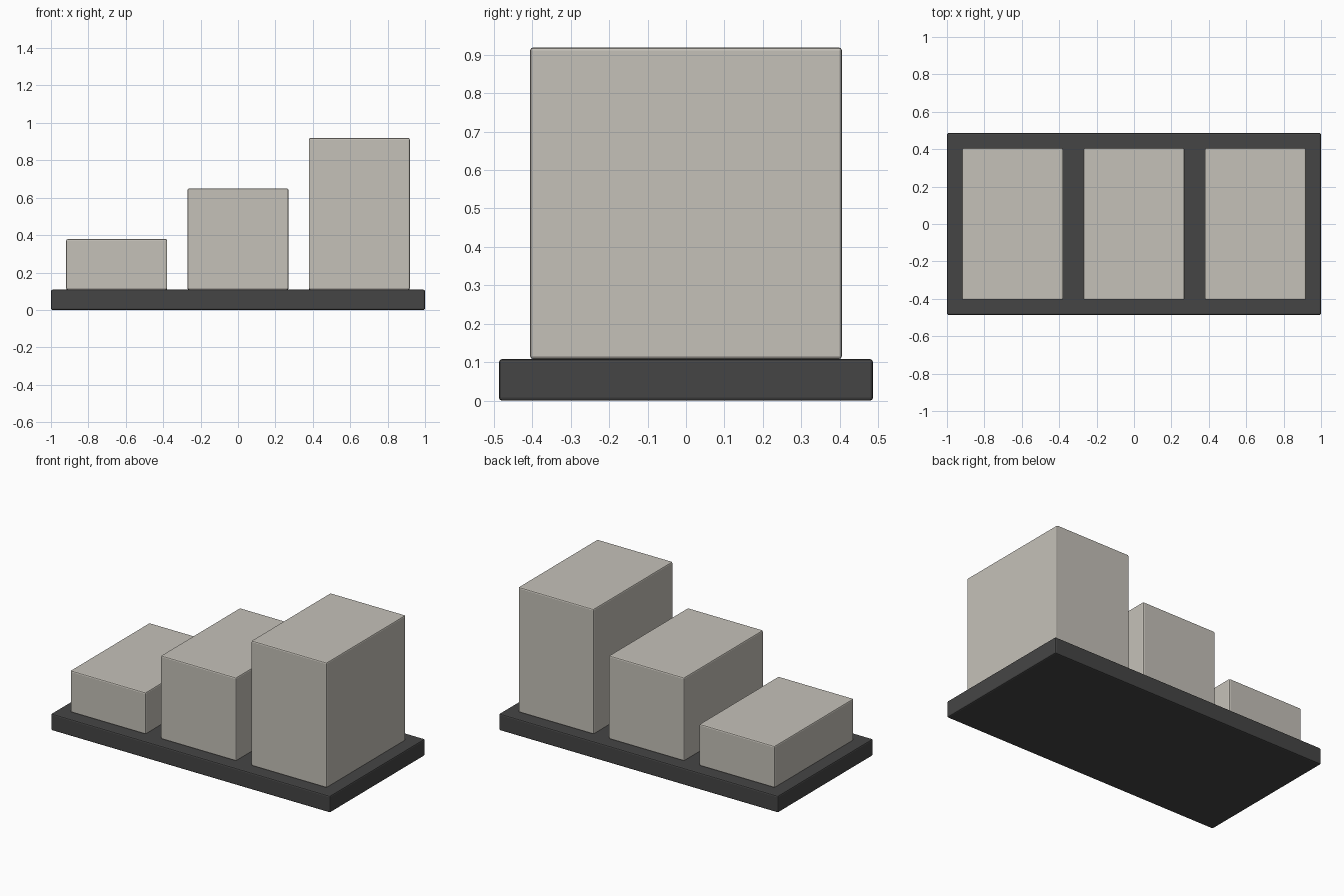
import bpy

if "Cube" in bpy.data.objects:
    bpy.data.objects.remove(bpy.data.objects["Cube"])

U = 2 / 3.7  # one module: the width of a block


def material(name, rgb):
    mat = bpy.data.materials.new(name)
    mat.diffuse_color = (*rgb, 1)
    mat.use_nodes = True
    mat.node_tree.nodes["Principled BSDF"].inputs["Base Color"].default_value = mat.diffuse_color
    return mat


def rounded_box(name, size, x, z_bottom, bevel, mat):
    bpy.ops.mesh.primitive_cube_add(size=1, location=(x, 0, z_bottom + size[2] / 2))
    obj = bpy.context.object
    obj.name = name
    obj.scale = size
    bpy.ops.object.transform_apply(location=False, rotation=False, scale=True)
    mod = obj.modifiers.new("soft_edges", 'BEVEL')
    mod.width = bevel
    mod.segments = 2
    obj.data.materials.append(mat)
    return obj


stone = material("warm_grey", (0.56, 0.535, 0.485))
dark = material("charcoal", (0.06, 0.06, 0.06))

# Base plate
base_h = 0.2 * U
rounded_box("base_plate", (2, 1.8 * U, base_h), 0, 0, 0.008, dark)

# Three blocks rising in equal steps from left to right
for i, label in enumerate(("low", "middle", "tall")):
    height = 0.5 * U * (i + 1)
    rounded_box(label + "_block", (U, 1.5 * U, height), (i - 1) * 1.2 * U, base_h, 0.008, stone)
